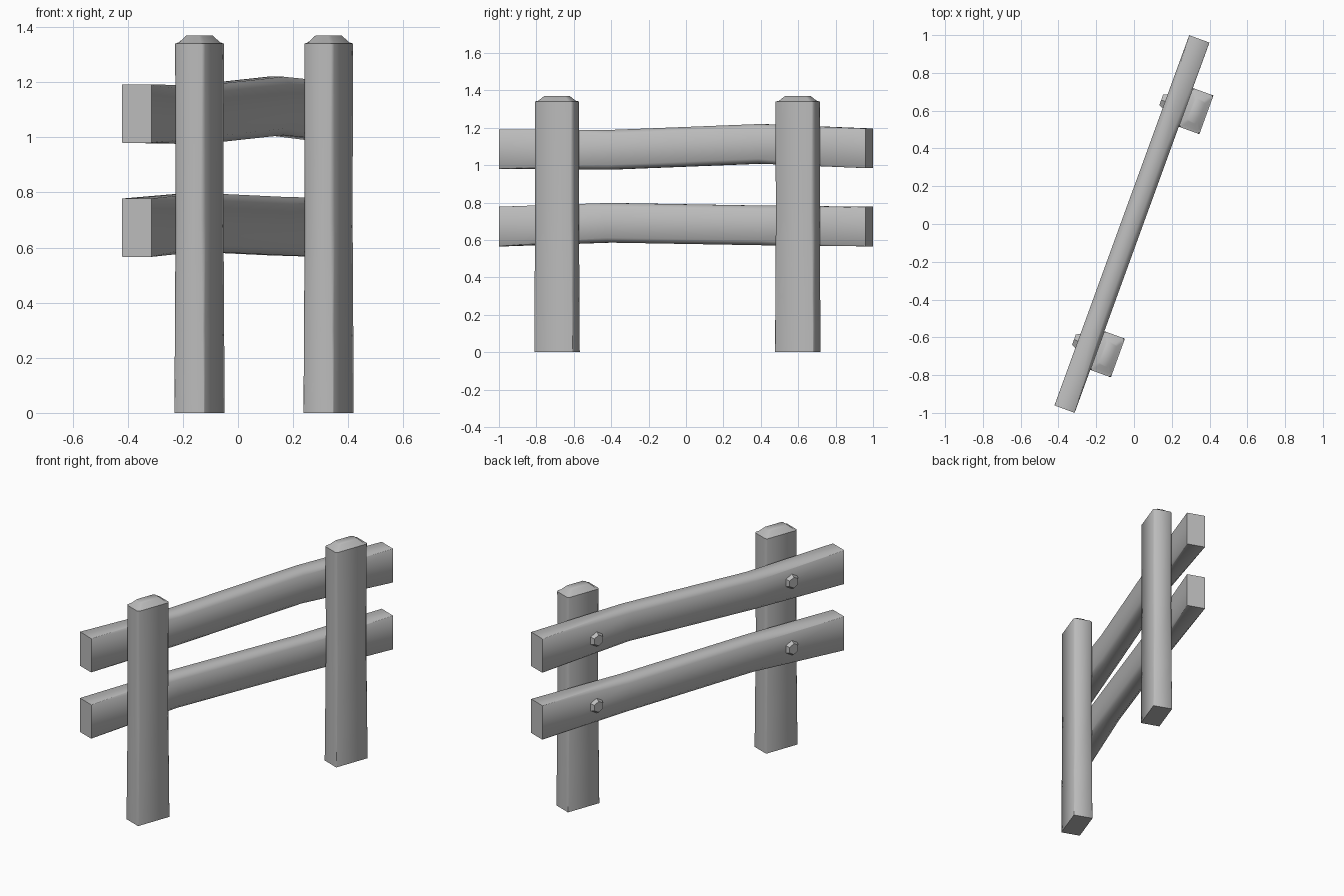
import bpy, bmesh, math
from mathutils import Matrix, Vector

cube = bpy.data.objects.get("Cube")
if cube:
    bpy.data.objects.remove(cube, do_unlink=True)

# Single weathered grey
grey = bpy.data.materials.new("weathered_grey")
grey.use_nodes = True
colour = (0.5, 0.5, 0.5, 1)
grey.diffuse_color = colour
grey.node_tree.nodes["Principled BSDF"].inputs["Base Color"].default_value = colour

# The fence runs along its own y axis, turned about z
FENCE = Matrix.Translation((-0.011, 0, 0)) @ Matrix.Rotation(math.radians(-20), 4, "Z")


def finish(name, bm, angle):
    bmesh.ops.recalc_face_normals(bm, faces=bm.faces)
    mesh = bpy.data.meshes.new(name)
    bm.to_mesh(mesh)
    bm.free()
    mesh.materials.append(grey)
    obj = bpy.data.objects.new(name, mesh)
    obj.matrix_world = FENCE
    bpy.context.collection.objects.link(obj)
    bpy.ops.object.select_all(action="DESELECT")
    obj.select_set(True)
    bpy.context.view_layer.objects.active = obj
    bpy.ops.object.shade_smooth_by_angle(angle=math.radians(angle))
    return obj


def section(a, b, c):
    """Rectangle of half sizes a, b with corners cut by c."""
    return [(a, c - b), (a, b - c), (a - c, b), (c - a, b),
            (-a, b - c), (-a, c - b), (c - a, -b), (a - c, -b)]


def loft(rings):
    bm = bmesh.new()
    loops = [[bm.verts.new(p) for p in ring] for ring in rings]
    for low, high in zip(loops, loops[1:]):
        for i in range(len(low)):
            j = (i + 1) % len(low)
            bm.faces.new((low[i], low[j], high[j], high[i]))
    bm.faces.new(loops[0])
    bm.faces.new(loops[-1])
    return bm


# Posts: square foot, softened corners, shoulder and raised cap
POST_LEVELS = [(0, 0.058, 0.109, 0.002), (0.3, 0.058, 0.109, 0.007),
               (0.7, 0.058, 0.109, 0.014), (1.34, 0.058, 0.109, 0.010),
               (1.345, 0.05, 0.092, 0.012), (1.37, 0.03, 0.065, 0.010)]


def post(name, along):
    rings = [[(0.115 + x, along + y, z) for x, y in section(a, b, c)]
             for z, a, b, c in POST_LEVELS]
    finish(name, loft(rings), 50)


# Rails: square ends, rounded and slightly bent in the middle
def rail(name, heights):
    stations = zip((-1.043, -0.43, 0.43, 1.043), heights, (0.002, 0.026, 0.026, 0.002))
    rings = [[(x, y, z + h) for x, h in section(0.057, 0.106, c)]
             for y, z, c in stations]
    finish(name, loft(rings), 50)


# Bolts: shallow six-sided heads on the outer rail faces
def bolt(name, along, z):
    bm = bmesh.new()
    place = Matrix.Translation((-0.064, along, z)) @ Matrix.Rotation(math.radians(-90), 4, "Y")
    turn = Matrix.Rotation(math.radians(90), 4, "Z")
    bmesh.ops.create_cone(bm, cap_ends=True, segments=6, radius1=0.05,
                          radius2=0.034, depth=0.03, matrix=place @ turn)
    finish(name, bm, 20)


post("front_post", -0.692)
post("back_post", 0.678)
rail("upper_rail", (1.086, 1.082, 1.114, 1.09))
rail("lower_rail", (0.672, 0.692, 0.678, 0.672))
for side, along in (("front", -0.68), ("back", 0.67)):
    bolt(side + "_upper_bolt", along, 1.095)
    bolt(side + "_lower_bolt", along, 0.68)
